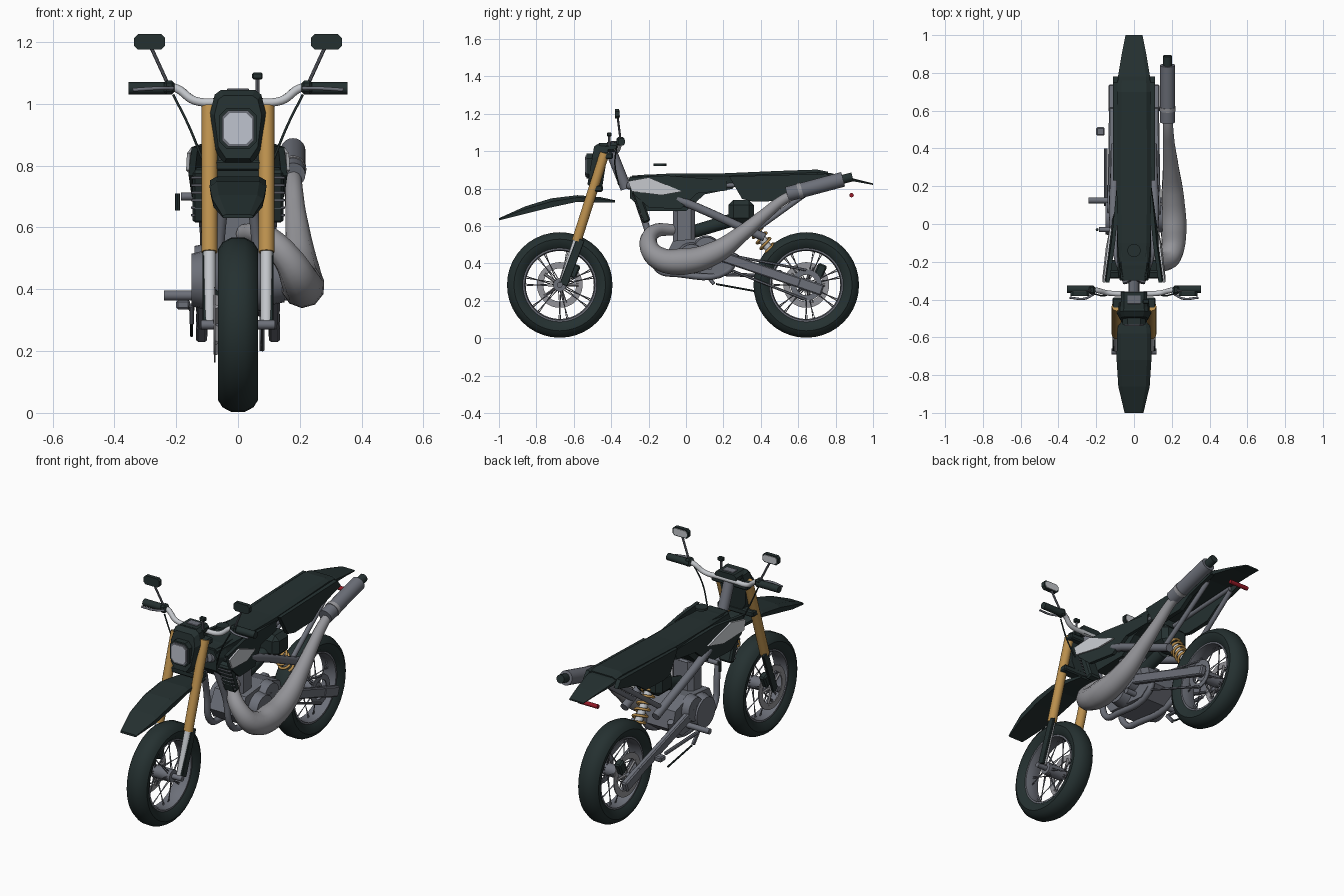
import bpy, bmesh, math
from mathutils import Vector, Matrix

cube = bpy.data.objects.get("Cube")
if cube:
    bpy.data.objects.remove(cube, do_unlink=True)


def material(name, r, g, b):
    m = bpy.data.materials.new(name)
    m.use_nodes = True
    m.diffuse_color = (r, g, b, 1)
    m.node_tree.nodes["Principled BSDF"].inputs["Base Color"].default_value = (r, g, b, 1)
    return m


BLACK = material("green black", .018, .03, .03)
STEEL = material("steel grey", .15, .16, .19)
PIPE = material("pipe grey", .3, .3, .32)
SILVER = material("silver", .55, .57, .6)
GOLD = material("gold", .5, .28, .075)
RED = material("red", .3, .01, .02)
LENS = material("lens grey", .52, .55, .62)
rounded = []


def finish(name, bm, mat, smooth=False):
    bmesh.ops.recalc_face_normals(bm, faces=bm.faces[:])
    me = bpy.data.meshes.new(name)
    bm.to_mesh(me)
    bm.free()
    me.materials.append(mat)
    ob = bpy.data.objects.new(name, me)
    bpy.context.collection.objects.link(ob)
    if smooth:
        rounded.append(ob)
    return ob


def aim(a, b):
    a, b = Vector(a), Vector(b)
    return Matrix.Translation((a + b) / 2) @ (b - a).to_track_quat('Z', 'Y').to_matrix().to_4x4()


def rod(name, a, b, r, mat, r2=None, n=12):
    bm = bmesh.new()
    bmesh.ops.create_cone(bm, cap_ends=True, segments=n, radius1=r, radius2=r if r2 is None else r2,
                          depth=(Vector(b) - Vector(a)).length, matrix=aim(a, b))
    return finish(name, bm, mat, n > 8)


def bar(name, a, b, w, h, mat):
    bm = bmesh.new()
    length = (Vector(b) - Vector(a)).length
    bmesh.ops.create_cube(bm, size=1, matrix=aim(a, b) @ Matrix.Diagonal((w, h, length, 1)))
    bmesh.ops.bevel(bm, geom=bm.edges[:], offset=min(w, h) * .2, segments=1, affect='EDGES')
    return finish(name, bm, mat)


def loft(name, rings, mat, smooth=False, closed=False):
    bm = bmesh.new()
    rows = [[bm.verts.new(p) for p in ring] for ring in rings]
    pairs = list(zip(rows, rows[1:])) + ([(rows[-1], rows[0])] if closed else [])
    for p, q in pairs:
        for i in range(len(p)):
            j = (i + 1) % len(p)
            bm.faces.new((p[i], p[j], q[j], q[i]))
    if not closed:
        bm.faces.new(rows[0])
        bm.faces.new(rows[-1])
    return finish(name, bm, mat, smooth)


def prism(name, pts, axis, lo, hi, mat):
    put = (lambda p, d: (d, *p)) if axis == 'x' else (lambda p, d: (p[0], d, p[1]))
    return loft(name, [[put(p, d) for p in pts] for d in (lo, hi)], mat)


def octagon(cx, cz, w, h, c):
    return [(cx + x, cz + z) for x, z in ((-w, c - h), (c - w, -h), (w - c, -h), (w, c - h),
                                          (w, h - c), (w - c, h), (c - w, h), (-w, h - c))]


def shell(name, stations, mat):
    # stations: y, top, bottom, half width
    return loft(name, [[(x * w, y, z) for x, z in ((-.75, t), (.75, t), (1, t * .65 + b * .35),
                        (.95, b), (-.95, b), (-1, t * .65 + b * .35))] for y, t, b, w in stations], mat)


def tube(name, pts, r, mat, radii=None):
    cu = bpy.data.curves.new(name, 'CURVE')
    cu.dimensions, cu.bevel_depth, cu.bevel_resolution = '3D', r, 3
    cu.resolution_u, cu.use_fill_caps = 6, True
    sp = cu.splines.new('BEZIER')
    sp.bezier_points.add(len(pts) - 1)
    for i, (bp, p) in enumerate(zip(sp.bezier_points, pts)):
        bp.co, bp.radius = p, radii[i] if radii else 1
        bp.handle_left_type = bp.handle_right_type = 'AUTO'
    ob = bpy.data.objects.new(name, cu)
    bpy.context.collection.objects.link(ob)
    cu.materials.append(mat)
    return ob


def lathe(name, y, z, profile, mat, n=40):
    rings = [[(x, y + r * math.cos(a), z + r * math.sin(a)) for x, r in profile]
             for a in (2 * math.pi * i / n for i in range(n))]
    return loft(name, rings, mat, True, True)


# Wheels
for end, y in (("front", -.675), ("rear", .643)):
    z = .285
    side = [(.04, .195), (.06, .22), (.064, .245), (.05, .267), (.022, .282)]
    lathe(end + "_tyre", y, z, side + [(-x, r) for x, r in reversed(side)], BLACK)
    lathe(end + "_rim", y, z, [(.042, .2), (.042, .188), (.015, .182), (-.015, .182), (-.042, .188), (-.042, .2)], STEEL)
    rod(end + "_hub", (-.06, y, z), (.06, y, z), .035, STEEL, n=20)
    rod(end + "_axle", (-.12, y, z), (.12, y, z), .015, STEEL)
    lathe(end + "_brake_disc", y, z, [(-.072, .122), (-.072, .088), (-.078, .088), (-.078, .122)], PIPE)
    for i in range(5):
        a = i * math.tau / 5
        rod(end + "_disc_arm", (-.072, y, z), (-.072, y + .1 * math.cos(a), z + .1 * math.sin(a)), .008, PIPE, n=6)
    bar(end + "_caliper", (-.085, y + .06, z + .04), (-.085, y + .09, z + .11), .04, .05, BLACK)
    for i in range(28):
        a = i * math.tau / 28
        b = a + (.25 if i % 4 < 2 else -.25)
        s = .045 if i % 2 else -.045
        rod(end + "_spoke", (s, y + .03 * math.cos(a), z + .03 * math.sin(a)),
            (0, y + .186 * math.cos(b), z + .186 * math.sin(b)), .0025, STEEL, n=4)
lathe("rear_sprocket", .643, .285, [(.07, .085), (.07, .055), (.076, .055), (.076, .085)], STEEL, 24)
for dz in (-.05, .05):
    rod("chain_run", (.08, .15, .43 + dz * .6), (.08, .643, .285 + dz * 1.6), .007, STEEL, n=6)

# Mirrored parts
for s, side in ((1, "left_"), (-1, "right_")):
    x = s * .092
    rod(side + "fork_upper", (x, -.435, .99), (x, -.585, .52), .026, GOLD, n=16)
    rod(side + "fork_lower", (x, -.58, .535), (x, -.66, .29), .02, SILVER, n=16)
    bar(side + "fork_guard", (x + s * .016, -.563, .53), (x + s * .016, -.655, .285), .014, .045, BLACK)
    rod(side + "grip", (s * .215, -.345, 1.05), (s * .355, -.345, 1.05), .02, BLACK)
    bar(side + "switch_box", (s * .205, -.35, 1.053), (s * .24, -.35, 1.053), .045, .045, BLACK)
    tube(side + "lever", [(s * .21, -.37, 1.05), (s * .26, -.395, 1.05), (s * .34, -.39, 1.045)], .006, STEEL)
    rod(side + "mirror_stem", (s * .225, -.35, 1.06), (s * .28, -.365, 1.18), .006, STEEL, n=8)
    prism(side + "mirror", octagon(s * .286, 1.2, .05, .025, .012), 'y', -.38, -.358, BLACK)
    prism(side + "mirror_glass", octagon(s * .286, 1.2, .043, .019, .01), 'y', -.358, -.354, SILVER)
    tube(side + "cable", [(s * .21, -.37, 1.03), (s * .16, -.38, .93), (s * .115, -.36, .82)], .004, BLACK)
    # Shroud: dark wing with a pale panel over its front
    wing = [(.15, -.31, .86), (.12, -.1, .87), (.09, .22, .845), (.09, .22, .79), (.105, .06, .775),
            (.13, -.03, .69), (.15, -.2, .7), (.16, -.28, .77)]
    panel = [(.165, -.31, .84), (.15, -.2, .86), (.128, -.02, .785), (.15, -.13, .765), (.168, -.29, .785)]
    for name, pts, t, m in (("shroud", wing, .02, BLACK), ("shroud_panel", panel, .01, SILVER)):
        loft(side + name, [[(s * (px - d), py, pz) for px, py, pz in pts] for d in (0, t)], m)
    bar(side + "radiator", (s * .11, -.27, .79), (s * .11, -.21, .62), .075, .045, BLACK)
    for i in range(6):
        k = i / 5
        bar(side + "radiator_fin", (s * .075, -.283 + .05 * k, .76 - .12 * k),
            (s * .152, -.283 + .05 * k, .76 - .12 * k), .012, .008, STEEL)
    # Number panels
    prism(side + "number_panel", [(.23, .865), (.3, .745), (.36, .73), (.52, .735), (.6, .79), (.78, .84), (.75, .88)],
          'x', s * .085, s * .11, BLACK)
    # Frame and swingarm
    tube(side + "frame_tube", [(s * .035, -.31, .82), (s * .09, -.15, .78), (s * .1, .42, .54)], .023, STEEL)
    tube(side + "cradle_tube", [(s * .04, -.26, .74), (s * .06, -.2, .56), (s * .07, -.15, .37), (s * .075, -.05, .345),
                                (s * .08, .22, .36), (s * .09, .27, .45)], .018, STEEL)
    rod(side + "subframe_strut", (s * .09, .36, .57), (s * .08, .72, .83), .014, STEEL)
    rod(side + "subframe_rail", (s * .075, -.1, .8), (s * .075, .72, .845), .012, STEEL)
    bar(side + "swingarm", (s * .125, .08, .475), (s * .115, .7, .265), .032, .055, STEEL)
    bar(side + "axle_block", (s * .118, .6, .3), (s * .118, .73, .255), .036, .06, STEEL)
    rod(side + "footpeg", (s * .1, .125, .38), (s * (.24 if s < 0 else .16), .125, .38), .016, STEEL)

# Steering head, clamps and handlebar
rod("steering_head", (0, -.32, .8), (0, -.4, 1.0), .03, STEEL)
for y, z in ((-.42, .975), (-.475, .8)):
    bar("fork_clamp", (-.115, y, z), (.115, y, z), .06, .035, BLACK)
tube("handlebar", [(-.24, -.345, 1.055), (-.2, -.35, 1.05), (-.14, -.365, 1.01), (-.05, -.37, 1.005), (.05, -.37, 1.005),
                   (.14, -.365, 1.01), (.2, -.35, 1.05), (.24, -.345, 1.055)], .014, SILVER)
prism("instrument_case", octagon(0, 1.02, .068, .025, .015), 'y', -.45, -.36, BLACK)
bar("instrument_face", (-.035, -.4, 1.045), (.035, -.4, 1.045), .045, .008, STEEL)
rod("knob_stem", (.063, -.41, 1.03), (.063, -.41, 1.085), .006, STEEL, n=8)
bar("knob", (.046, -.41, 1.09), (.08, -.41, 1.09), .025, .022, BLACK)

# Headlight
mask = [(-.045, .805), (.045, .805), (.075, .85), (.09, .97), (.075, 1.03), (.055, 1.045),
        (-.055, 1.045), (-.075, 1.03), (-.09, .97), (-.075, .85)]
loft("headlight_mask", [[(px * k, y + (pz - .92) * .15, .92 + (pz - .92) * k) for px, pz in mask]
                        for y, k in ((-.43, .95), (-.48, 1), (-.51, .85))], BLACK)
prism("headlight_bezel", octagon(0, .92, .06, .067, .025), 'y', -.532, -.48, BLACK)
prism("headlight_rim", octagon(0, .92, .052, .058, .02), 'y', -.537, -.53, STEEL)
prism("headlight_lens", octagon(0, .92, .045, .05, .018), 'y', -.541, -.535, LENS)

# Bodywork
shell("front_fender", [(-1, .642, .63, .05), (-.86, .705, .665, .083), (-.72, .748, .7, .092), (-.58, .765, .73, .09),
                       (-.46, .755, .725, .075), (-.38, .738, .725, .06)], BLACK)
shell("tank", [(-.3, .865, .75, .075), (-.22, .875, .68, .09), (0, .875, .68, .09), (.1, .87, .77, .085), (.25, .87, .8, .08)], BLACK)
shell("seat", [(-.29, .87, .835, .07), (-.1, .88, .84, .088), (.2, .882, .84, .092), (.5, .895, .85, .09),
               (.7, .902, .86, .088), (.76, .89, .862, .086)], BLACK)
shell("tail_fender", [(.7, .89, .86, .088), (.78, .882, .852, .085), (.9, .853, .838, .065), (1, .828, .82, .045)], BLACK)
rod("filler_cap", (0, -.14, .922), (0, -.14, .935), .035, BLACK, n=16)
rod("tail_light", (-.06, .885, .765), (.06, .885, .765), .012, RED)
bar("airbox", (0, .295, .74), (0, .295, .615), .17, .135, BLACK)

# Engine
prism("crankcase", [(-.12, .42), (-.08, .36), (.18, .34), (.26, .4), (.24, .5), (.12, .54), (-.07, .52)], 'x', -.1, .1, STEEL)
for s, r in ((1, .085), (-1, .1)):
    rod("side_cover", (s * .09, .03, .43), (s * .15, .03, .43), r, STEEL, r * .85, 20)
    rod("clutch_cover", (s * .09, .11, .475), (s * .14, .11, .475), .075, STEEL, .065, 20)
bar("cylinder", (0, -.01, .5), (0, -.01, .69), .09, .09, STEEL)
for i in range(8):
    z = .525 + i * .021
    bar("cylinder_fin", (0, -.01, z), (0, -.01, z + .01), .135, .118, STEEL)
rod("carburettor", (0, .04, .57), (0, .24, .63), .035, BLACK)
rod("fuel_tap", (-.1, -.03, .7), (-.185, -.03, .7), .013, STEEL)
rod("fuel_tap_handle", (-.195, -.03, .655), (-.195, -.03, .71), .008, BLACK, n=8)

# Stand, pedal and exposed rods on the right
rod("side_stand", (-.15, .12, .345), (-.15, .4, .335), .01, STEEL, n=8)
rod("brake_rod", (-.15, .16, .29), (-.15, .38, .25), .005, BLACK, n=8)
bar("stand_foot", (-.15, .15, .2 + .09), (-.15, .1, .35), .015, .02, STEEL)
bar("rear_guide", (-.2, .49, .35), (-.155, .49, .35), .045, .03, STEEL)

# Rear shock: damper with coil
top, low = Vector((0, .32, .66)), Vector((0, .47, .44))
rod("shock_damper", top, low, .022, SILVER)
frame = aim(top, low)
tube("shock_spring", [frame @ Vector((.036 * math.cos(i * .785), .036 * math.sin(i * .785), -.11 + i * .0045))
                      for i in range(46)], .007, GOLD)

# Exhaust
tube("expansion_chamber", [(.02, -.06, .58), (.09, -.17, .57), (.16, -.2, .5), (.2, -.15, .43), (.21, -.02, .41), (.205, .15, .455),
                           (.195, .3, .56), (.185, .42, .66), (.18, .52, .74), (.178, .6, .78)], .07, PIPE,
     [.45, .55, .7, .88, 1.02, .88, .62, .47, .4, .36])
rod("silencer", (.178, .54, .77), (.178, .84, .85), .04, STEEL, n=20)
rod("silencer_band", (.178, .6, .786), (.178, .62, .7915), .043, PIPE, n=20)
rod("exhaust_tip", (.178, .83, .848), (.178, .89, .863), .024, BLACK, n=16)

# Turn curves into meshes, then smooth the round parts
bpy.ops.object.select_all(action='DESELECT')
curves = [o for o in bpy.context.scene.objects if o.type == 'CURVE']
for group in (curves, rounded + curves):
    for o in group:
        o.select_set(True)
    bpy.context.view_layer.objects.active = group[0]
    if group is curves:
        bpy.ops.object.convert(target='MESH')
bpy.ops.object.shade_smooth_by_angle(angle=math.radians(40))
